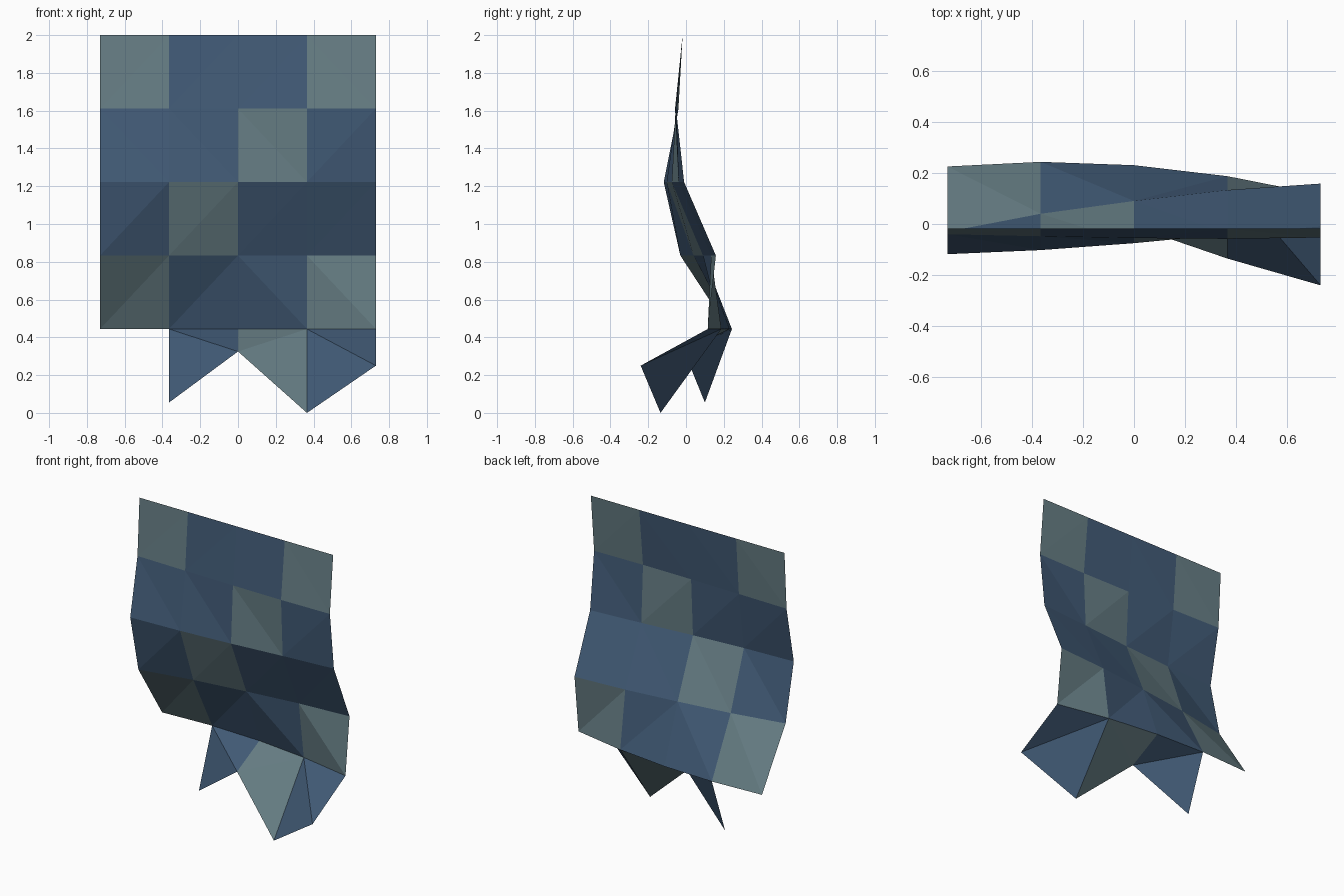
import bpy
import bmesh

cube = bpy.data.objects.get("Cube")
if cube:
    bpy.data.objects.remove(cube, do_unlink=True)


def make_material(name, colour):
    mat = bpy.data.materials.new(name)
    mat.use_nodes = True
    mat.diffuse_color = (*colour, 1)
    mat.node_tree.nodes["Principled BSDF"].inputs["Base Color"].default_value = (*colour, 1)
    return mat


COLUMN = 0.365   # width of one patch
ROW = 0.389      # height of one patch

# Depth of the cloth folds, one row per seam from the top edge down
folds = [
    [-0.018] * 5,
    [-0.040, -0.048, -0.055, -0.058, -0.053],
    [-0.118, -0.102, -0.075, -0.040, -0.010],
    [-0.030, 0.040, 0.090, 0.133, 0.158],
    [0.225, 0.243, 0.230, 0.187, 0.115],
]
# Torn hem as (depth, height) per column; the first patch is missing
hem = [None, (0.10, 0.055), (-0.01, 0.325), (-0.135, 0.0), (-0.24, 0.25)]

# Patchwork layout: T = pale teal, B = blue, . = torn away
patches = ["TBBT", "BBTB", "BTBB", "TBBT", ".BTB"]

bm = bmesh.new()
grid = [[bm.verts.new(((c - 2) * COLUMN, y, 2 - r * ROW)) for c, y in enumerate(row)]
        for r, row in enumerate(folds)]
grid.append([bm.verts.new(((c - 2) * COLUMN, *p)) if p else None
             for c, p in enumerate(hem)])

# Sew the patches, facing the front
for r, line in enumerate(patches):
    for c, kind in enumerate(line):
        if kind != ".":
            face = bm.faces.new((grid[r + 1][c], grid[r + 1][c + 1],
                                 grid[r][c + 1], grid[r][c]))
            face.material_index = "BT".index(kind)

# Crease each bent patch along its shorter diagonal
bmesh.ops.triangulate(bm, faces=bm.faces[:], quad_method='SHORT_EDGE')

mesh = bpy.data.meshes.new("tattered_cloth")
bm.to_mesh(mesh)
bm.free()
mesh.materials.append(make_material("cloth blue", (0.054, 0.105, 0.184)))
mesh.materials.append(make_material("cloth pale teal", (0.135, 0.210, 0.235)))
cloth = bpy.data.objects.new("tattered_cloth", mesh)
bpy.context.collection.objects.link(cloth)
